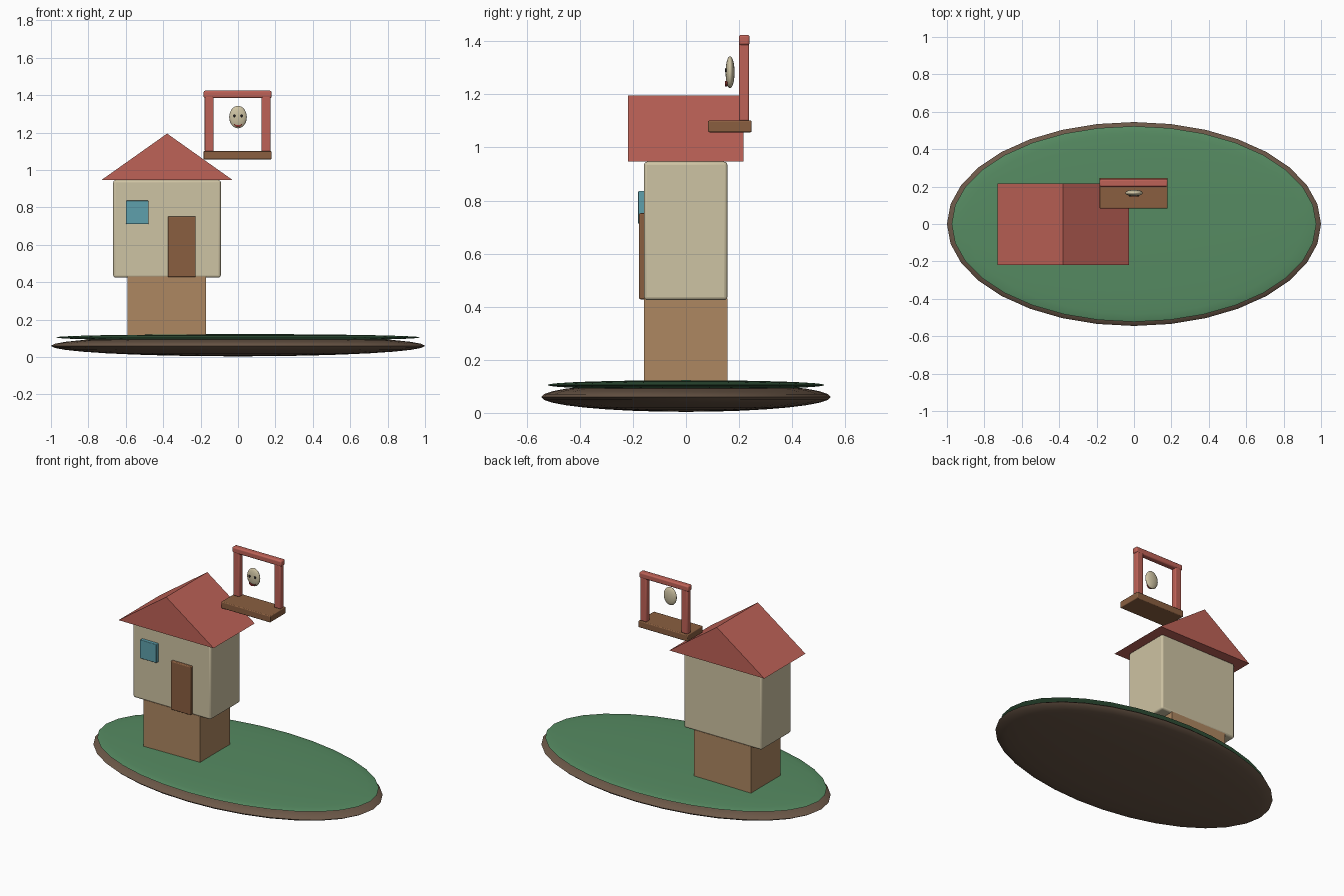
import bpy, bmesh, math

if "Cube" in bpy.data.objects:
    bpy.data.objects.remove(bpy.data.objects["Cube"])


def material(name, rgb):
    """Flat colour given as 0-255 display values, stored as linear."""
    m = bpy.data.materials.new(name)
    lin = [((c / 255 + 0.055) / 1.055) ** 2.4 for c in rgb]
    m.diffuse_color = (*lin, 1)
    m.use_nodes = True
    m.node_tree.nodes["Principled BSDF"].inputs["Base Color"].default_value = m.diffuse_color
    return m


EARTH = material("earth_brown", (108, 88, 72))
GRASS = material("grass_green", (86, 139, 98))
TAN = material("tan_base", (173, 135, 97))
CREAM = material("cream_wall", (206, 195, 163))
RED = material("roof_red", (190, 98, 87))
WOOD = material("wood_brown", (138, 95, 64))
BLUE = material("window_blue", (94, 160, 172))
BLACK = material("eye_black", (35, 32, 32))
MOUTH = material("mouth_red", (150, 55, 50))


def finish(name, bm, mat, bevel=0, smooth=True):
    bmesh.ops.recalc_face_normals(bm, faces=bm.faces)
    mesh = bpy.data.meshes.new(name)
    bm.to_mesh(mesh)
    bm.free()
    mesh.materials.append(mat)
    ob = bpy.data.objects.new(name, mesh)
    bpy.context.collection.objects.link(ob)
    if bevel:
        mod = ob.modifiers.new("bevel", "BEVEL")
        mod.width, mod.segments = bevel, 3
    if smooth:
        bpy.ops.object.select_all(action="DESELECT")
        ob.select_set(True)
        bpy.context.view_layer.objects.active = ob
        bpy.ops.object.shade_smooth_by_angle(angle=math.radians(40))
    return ob


def box(name, x, y, z, mat, bevel=0):
    """Box from (min, max) ranges on each axis."""
    bm = bmesh.new()
    bmesh.ops.create_cube(bm, size=1)
    for v in bm.verts:
        v.co = [r[0] if c < 0 else r[1] for c, r in zip(v.co, (x, y, z))]
    return finish(name, bm, mat, bevel, smooth=bevel > 0)


def ellipsoid(name, centre, radii, mat, segments=32, rings=16):
    bm = bmesh.new()
    bmesh.ops.create_uvsphere(bm, u_segments=segments, v_segments=rings, radius=1)
    for v in bm.verts:
        v.co = [c + r * p for c, r, p in zip(centre, radii, v.co)]
    return finish(name, bm, mat)


def prism(name, outline, y0, y1, mat):
    """Extrude an x-z outline along y."""
    bm = bmesh.new()
    face = bm.faces.new([bm.verts.new((x, y0, z)) for x, z in outline])
    ext = bmesh.ops.extrude_face_region(bm, geom=[face])
    for g in ext["geom"]:
        if isinstance(g, bmesh.types.BMVert):
            g.co.y = y1
    return finish(name, bm, mat, smooth=False)


# Island
ellipsoid("island_earth", (0, 0, 0.06), (1, 0.545, 0.056), EARTH)
ellipsoid("island_grass", (0, 0, 0.105), (0.975, 0.523, 0.018), GRASS)

# House
box("house_base", (-0.59, -0.17), (-0.158, 0.156), (0.08, 0.43), TAN)
box("house_walls", (-0.667, -0.092), (-0.158, 0.156), (0.425, 0.946), CREAM, 0.012)
prism("gable_roof", [(-0.731, 0.946), (-0.028, 0.946), (-0.379, 1.195)],
      -0.218, 0.217, RED)
box("door", (-0.375, -0.226), (-0.177, -0.15), (0.428, 0.752), WOOD, 0.005)
box("window", (-0.6, -0.478), (-0.18, -0.15), (0.711, 0.836), BLUE, 0.004)

# Floating frame with shelf
box("shelf", (-0.184, 0.18), (0.083, 0.247), (1.057, 1.101), WOOD, 0.005)
for side, x in (("left", -0.154), ("right", 0.150)):
    box(side + "_post", (x - 0.024, x + 0.024), (0.2, 0.238),
        (1.1, 1.395), RED, 0.006)
box("top_beam", (-0.184, 0.18), (0.199, 0.24), (1.385, 1.424), RED, 0.009)

# Face
ellipsoid("head", (0, 0.166, 1.283), (0.047, 0.017, 0.06), CREAM, 24, 16)
for side, x in (("left", -0.02), ("right", 0.02)):
    ellipsoid(side + "_eye", (x, 0.15, 1.29), (0.007, 0.004, 0.008), BLACK, 12, 8)
smile = [(0.023 * math.cos(a), 1.25 + 0.02 * math.sin(a))
         for a in (math.pi + i * math.pi / 10 for i in range(11))]
sag = [(x, 1.241 + 6 * x * x) for x in (0.014, 0.007, 0, -0.007, -0.014)]
prism("mouth", smile + sag, 0.147, 0.156, MOUTH)
